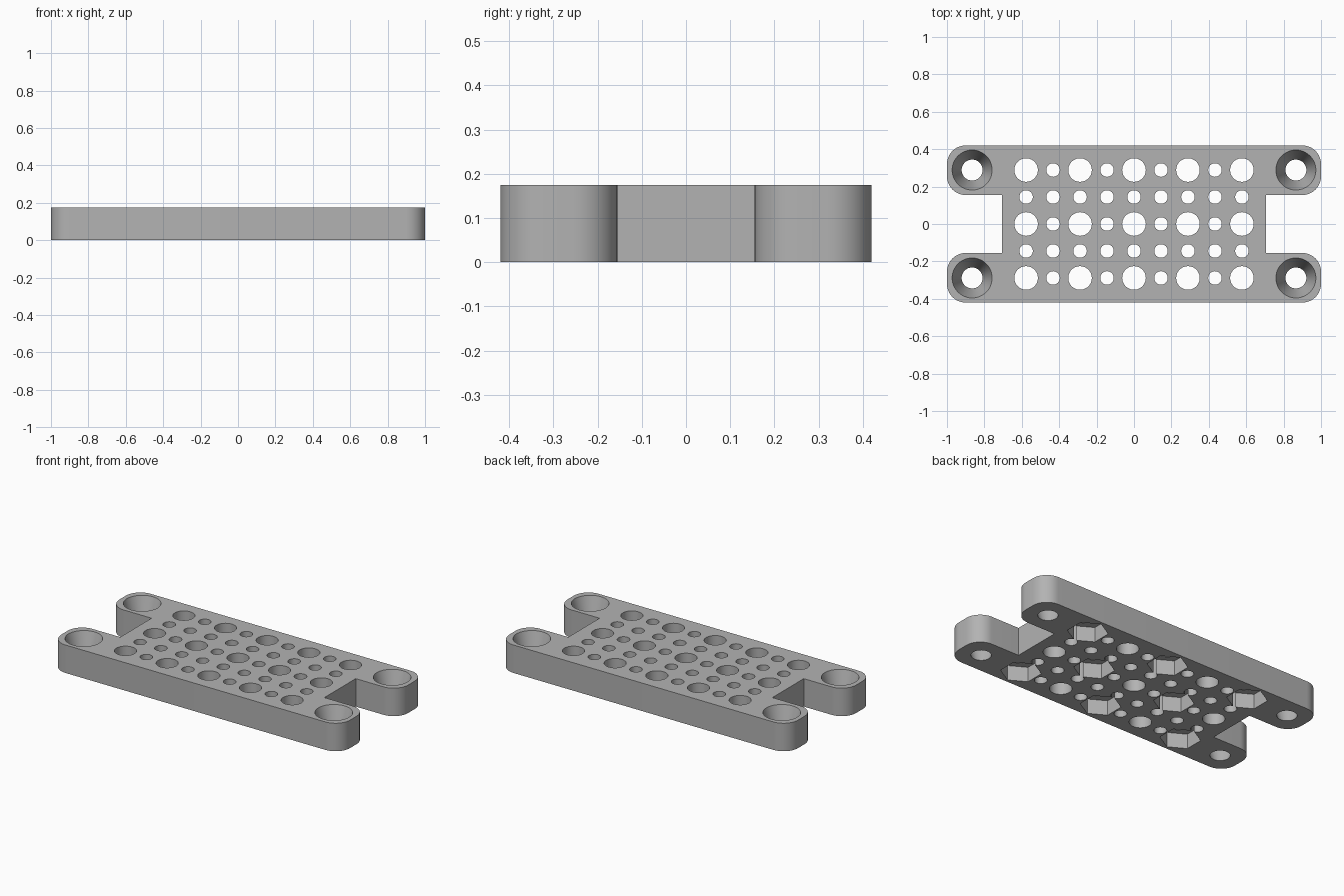
import bpy
import bmesh
import math
from mathutils import Matrix

cube = bpy.data.objects.get("Cube")
if cube:
    bpy.data.objects.remove(cube, do_unlink=True)

HEIGHT = 0.175
PITCH = 0.2885          # spacing of the large holes
HALF = PITCH / 2        # spacing of the fine grid

grey = bpy.data.materials.new("plain_grey")
grey.use_nodes = True
colour = (0.45, 0.45, 0.45, 1)
grey.diffuse_color = colour
grey.node_tree.nodes["Principled BSDF"].inputs["Base Color"].default_value = colour


def make_object(name, bm):
    bmesh.ops.recalc_face_normals(bm, faces=bm.faces)
    mesh = bpy.data.meshes.new(name)
    bm.to_mesh(mesh)
    bm.free()
    mesh.materials.append(grey)
    obj = bpy.data.objects.new(name, mesh)
    bpy.context.collection.objects.link(obj)
    return obj


def add_cone(bm, x, y, z0, z1, r0, r1, sides):
    bmesh.ops.create_cone(bm, cap_ends=True, segments=sides, radius1=r0, radius2=r1,
                          depth=z1 - z0, matrix=Matrix.Translation((x, y, (z0 + z1) / 2)))


def arc(cx, cy, r, start, steps=12):
    angles = [math.radians(start + 90 * i / steps) for i in range(steps + 1)]
    return [(cx + r * math.cos(a), cy + r * math.sin(a)) for a in angles]


# Plate outline: one quarter with a rounded arm and square notch, then mirrored
R = 0.1
quarter = [(0.707, 0.155)] + arc(1 - R, 0.155 + R, R, -90) + arc(1 - R, 0.42 - R, R, 0)
right_half = [(x, -y) for x, y in reversed(quarter)] + quarter
outline = right_half + [(-x, -y) for x, y in right_half]

bm = bmesh.new()
base = bm.faces.new([bm.verts.new((x, y, 0)) for x, y in outline])
top = bmesh.ops.extrude_face_region(bm, geom=[base])["geom"]
bmesh.ops.translate(bm, vec=(0, 0, HEIGHT),
                    verts=[v for v in top if isinstance(v, bmesh.types.BMVert)])
plate = make_object("mounting_plate", bm)

# Through holes: large on even grid points, small between them
holes = bmesh.new()
for i in range(-4, 5):
    for j in range(-2, 3):
        large = i % 2 == 0 and j % 2 == 0
        r = 0.063 if large else 0.036
        add_cone(holes, i * HALF, j * HALF, -0.1, HEIGHT + 0.1, r, r, 40)

# Hexagonal nut pockets underneath, in a checker pattern
pockets = bmesh.new()
for i in range(-2, 3):
    for j in range(-1, 2):
        if (i + j) % 2:
            add_cone(pockets, i * PITCH, j * PITCH, -0.1, 0.092, 0.115, 0.115, 6)
            # Turn corners toward the long axis
bmesh.ops.rotate(pockets, verts=pockets.verts, cent=(0, 0, 0), matrix=Matrix.Identity(3))

# Tapered screw holes in the four arms
tapers = bmesh.new()
slope = (0.107 - 0.056) / HEIGHT
for sx in (-1, 1):
    for sy in (-1, 1):
        add_cone(tapers, sx * 3 * PITCH, sy * PITCH, -0.02, HEIGHT + 0.02,
                 0.056 - 0.02 * slope, 0.107 + 0.02 * slope, 48)

# Cut everything, keep the result and drop the cutters
cutters = [make_object(n, b) for n, b in (("hole_cutter", holes), ("pocket_cutter", pockets),
                                          ("taper_cutter", tapers))]
for cutter in cutters:
    cutter.hide_render = True
    mod = plate.modifiers.new(cutter.name, 'BOOLEAN')
    mod.operation = 'DIFFERENCE'
    mod.solver = 'EXACT'
    mod.object = cutter
bpy.context.view_layer.objects.active = plate
for cutter in cutters:
    bpy.ops.object.modifier_apply(modifier=cutter.name)
    bpy.data.objects.remove(cutter, do_unlink=True)

bpy.ops.object.select_all(action='DESELECT')
plate.select_set(True)
bpy.ops.object.shade_smooth_by_angle(angle=math.radians(30))
